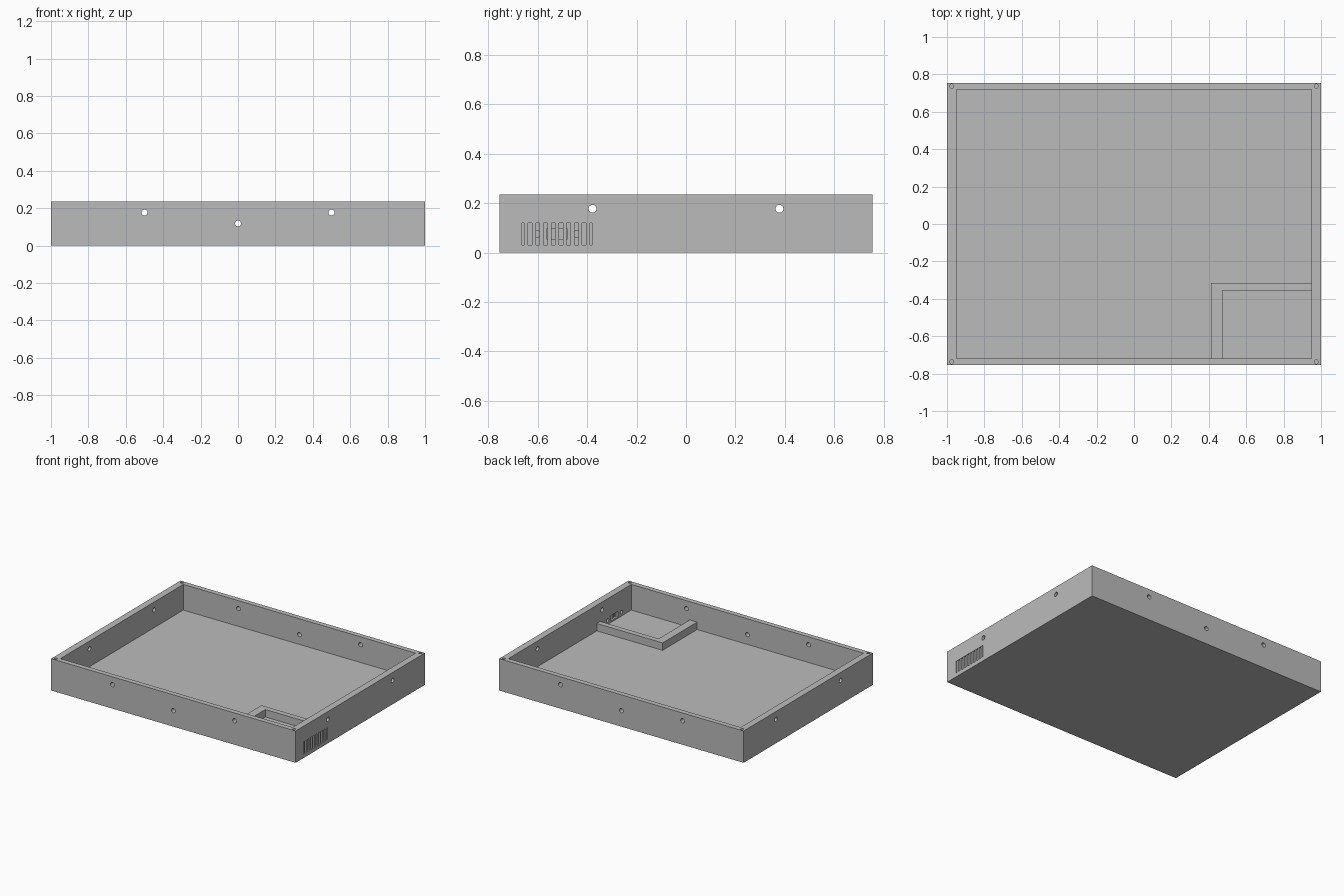
import bpy, math

if "Cube" in bpy.data.objects:
    bpy.data.objects.remove(bpy.data.objects["Cube"])

L, W, H = 2.0, 1.51, 0.235      # outer size
TX, TY, FLOOR = 0.05, 0.037, 0.045

grey = bpy.data.materials.new("plain_grey")
grey.diffuse_color = (0.5, 0.5, 0.5, 1)
grey.use_nodes = True
grey.node_tree.nodes["Principled BSDF"].inputs["Base Color"].default_value = grey.diffuse_color


def box(name, lo, hi):
    bpy.ops.mesh.primitive_cube_add(size=1, location=[(a + b) / 2 for a, b in zip(lo, hi)])
    o = bpy.context.object
    o.name = name
    o.scale = [b - a for a, b in zip(lo, hi)]
    bpy.ops.object.transform_apply(location=False, rotation=False, scale=True)
    o.data.materials.append(grey)
    return o


def rod(axis, center, radius, length):
    rot = {"x": (0, math.pi / 2, 0), "y": (math.pi / 2, 0, 0), "z": (0, 0, 0)}[axis]
    bpy.ops.mesh.primitive_cylinder_add(vertices=24, radius=radius, depth=length,
                                        location=center, rotation=rot)
    o = bpy.context.object
    o.name = "hole_cutter"
    o.hide_render = True
    o.data.materials.append(grey)
    return o


def cut(target, cutter):
    m = target.modifiers.new("cut", "BOOLEAN")
    m.operation = "DIFFERENCE"
    m.solver = "EXACT"
    m.object = cutter
    bpy.context.view_layer.objects.active = target
    bpy.ops.object.modifier_apply(modifier=m.name)
    bpy.data.objects.remove(cutter, do_unlink=True)


# open tray
tray = box("tray", (-L / 2, -W / 2, 0), (L / 2, W / 2, H))
cut(tray, box("cavity_cutter", (-L / 2 + TX, -W / 2 + TY, FLOOR), (L / 2 - TX, W / 2 - TY, H + 0.1)))

# mounting holes through the four walls
for s in (-1, 1):
    for x, z in ((-0.5, 0.177), (0, 0.118), (0.5, 0.177)):
        cut(tray, rod("y", (x, s * W / 2, z), 0.016, 0.12))
    for y in (-0.378, 0.378):
        cut(tray, rod("x", (s * L / 2, y, 0.177), 0.016, 0.14))
    # screw holes in the rim corners
    for t in (-1, 1):
        cut(tray, rod("z", (s * 0.975, t * 0.737, H), 0.011, 0.2))

# vent recess on the right wall, with a socket opening and two screw holes behind it
VY0, VY1, VZ0, VZ1, VX = -0.663, -0.381, 0.03, 0.12, 0.967
VC = (VY0 + VY1) / 2
cut(tray, box("recess_cutter", (VX, VY0, VZ0), (1.1, VY1, VZ1)))
cut(tray, box("socket_cutter", (0.9, VC - 0.042, 0.055), (1.1, VC + 0.042, 0.095)))
for s in (-1, 1):
    cut(tray, rod("x", (0.95, VC + s * 0.08, 0.075), 0.013, 0.1))

# vertical vent slats
N = 9
pitch = (VY1 - VY0) / N
for i in range(N):
    y = VY0 + (i + 0.5) * pitch
    box("vent_slat", (VX - 0.002, y - 0.008, VZ0 - 0.001), (0.997, y + 0.008, VZ1 + 0.001))

# L-shaped inner partition
part = box("inner_partition", (0.412, -W / 2 + TY - 0.005, FLOOR - 0.005), (0.955, -0.315, 0.1))
cut(part, box("partition_cutter", (0.472, -1, 0), (1.1, -0.355, 0.3)))
